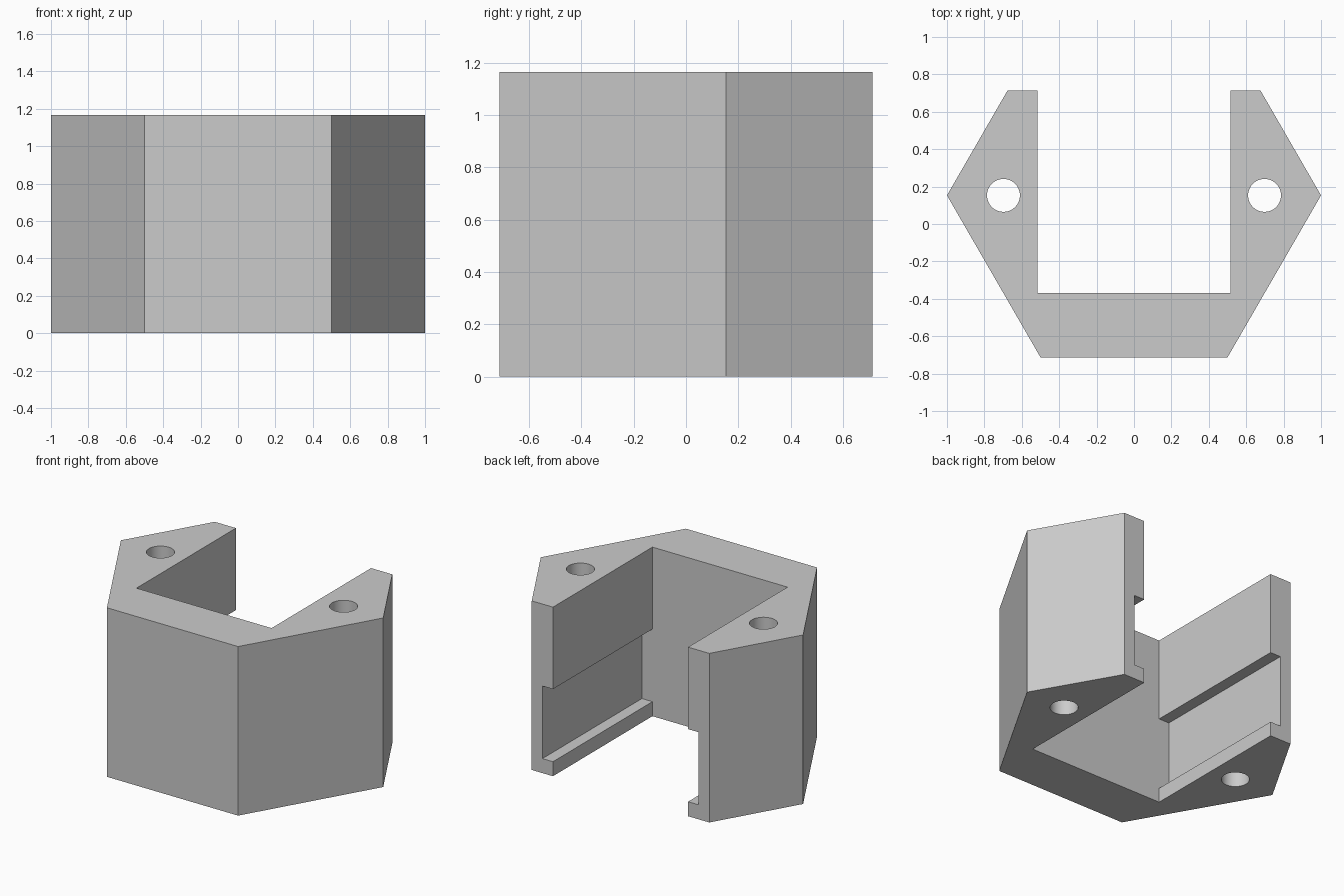
import bpy
import bmesh
from math import cos, sin, radians, sqrt

cube = bpy.data.objects.get("Cube")
if cube:
    bpy.data.objects.remove(cube, do_unlink=True)

HEIGHT = 1.165
HEX_Y = 0.153          # centre of the hexagon
BACK, SLOT_FRONT = 0.713, -0.37
SLOT_X, GROOVE_X = 0.515, 0.595
GROOVE_Z = (0.10, 0.60)

grey = bpy.data.materials.new("plain grey")
grey.use_nodes = True
grey.diffuse_color = (0.6, 0.6, 0.6, 1)
grey.node_tree.nodes["Principled BSDF"].inputs["Base Color"].default_value = (0.6, 0.6, 0.6, 1)


def prism(name, outline, z0, z1):
    """Extrude a flat outline from z0 to z1."""
    bm = bmesh.new()
    face = bm.faces.new([bm.verts.new((x, y, z0)) for x, y in outline])
    top = bmesh.ops.extrude_face_region(bm, geom=[face])["geom"]
    bmesh.ops.translate(bm, vec=(0, 0, z1 - z0),
                        verts=[v for v in top if isinstance(v, bmesh.types.BMVert)])
    bmesh.ops.recalc_face_normals(bm, faces=bm.faces)
    mesh = bpy.data.meshes.new(name)
    bm.to_mesh(mesh)
    bm.free()
    mesh.materials.append(grey)
    obj = bpy.data.objects.new(name, mesh)
    bpy.context.collection.objects.link(obj)
    return obj


def ring(cx, cy, r, n):
    return [(cx + r * cos(radians(360 * i / n)), cy + r * sin(radians(360 * i / n)))
            for i in range(n)]


def box(half_x, y0, y1):
    return [(-half_x, y0), (half_x, y0), (half_x, y1), (-half_x, y1)]


# Hexagonal block with a cut-off back
back_x = 1 - (BACK - HEX_Y) / sqrt(3)
front_y = HEX_Y - sqrt(3) / 2
body = prism("hexagonal_bracket",
             [(-0.5, front_y), (0.5, front_y), (1, HEX_Y),
              (back_x, BACK), (-back_x, BACK), (-1, HEX_Y)], 0, HEIGHT)

# Slot, side grooves and the two through holes
cutters = [prism("slot_cutter", box(SLOT_X, SLOT_FRONT, 1), -0.1, HEIGHT + 0.1),
           prism("groove_cutter", box(GROOVE_X, SLOT_FRONT, 1), *GROOVE_Z)]
for side in (-1, 1):
    cutters.append(prism("hole_cutter", ring(side * 0.698, HEX_Y, 0.088, 48),
                         -0.1, HEIGHT + 0.1))

for cutter in cutters:
    cutter.hide_render = True
    mod = body.modifiers.new("cut", 'BOOLEAN')
    mod.operation = 'DIFFERENCE'
    mod.solver = 'EXACT'
    mod.object = cutter

# Bake the cuts and drop the cutters
graph = bpy.context.evaluated_depsgraph_get()
result = bpy.data.meshes.new_from_object(body.evaluated_get(graph))
body.modifiers.clear()
body.data = result
for cutter in cutters:
    bpy.data.objects.remove(cutter, do_unlink=True)

bpy.ops.object.select_all(action='DESELECT')
body.select_set(True)
bpy.context.view_layer.objects.active = body
bpy.ops.object.shade_smooth_by_angle(angle=radians(30))
